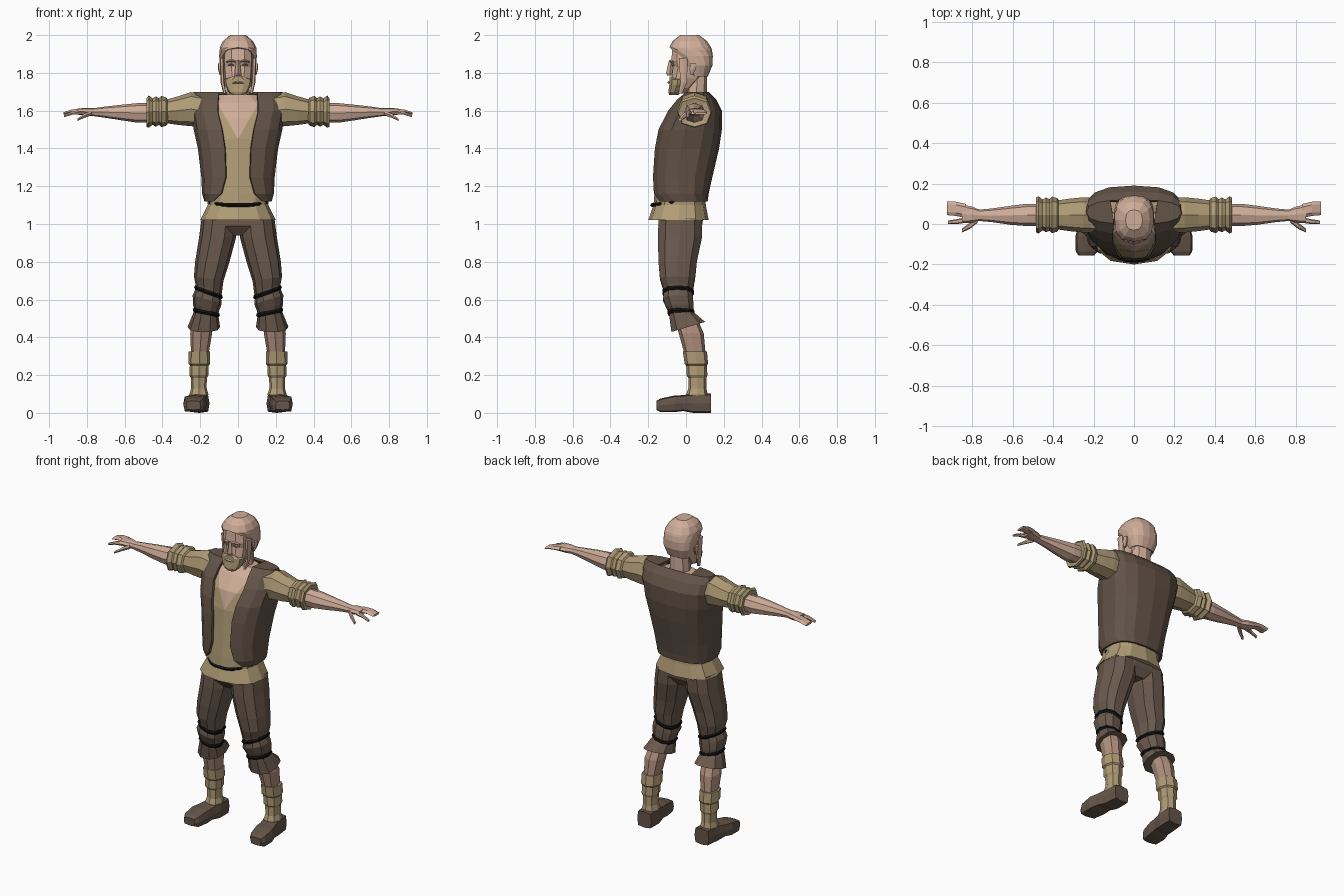
import bpy, bmesh, math
from mathutils import Vector


def material(name, rgb):
    m = bpy.data.materials.new(name)
    m.diffuse_color = (*rgb, 1)
    return m


SKIN = material("skin", (0.63, 0.42, 0.32))
LEG_SKIN = material("dusky skin", (0.44, 0.28, 0.21))
LINEN = material("tan linen", (0.43, 0.33, 0.18))
VEST = material("dark brown leather", (0.125, 0.087, 0.064))
CLOTH = material("brown cloth", (0.145, 0.101, 0.074))
SHOE = material("shoe brown", (0.13, 0.092, 0.067))
BLACK = material("black cord", (0.006, 0.006, 0.006))


def finish(name, bm, mats, mirror=False, thick=0):
    bmesh.ops.remove_doubles(bm, verts=bm.verts, dist=0.0005)
    bmesh.ops.recalc_face_normals(bm, faces=bm.faces)
    me = bpy.data.meshes.new(name)
    bm.to_mesh(me)
    bm.free()
    ob = bpy.data.objects.new(name, me)
    bpy.context.collection.objects.link(ob)
    for m in mats:
        me.materials.append(m)
    if thick:
        s = ob.modifiers.new("thickness", 'SOLIDIFY')
        s.thickness, s.offset = thick, -1
    if mirror:
        ob.modifiers.new("mirror", 'MIRROR')
    return ob


def spow(v, p):
    return math.copysign(abs(v) ** p, v) if abs(v) > 1e-6 else 0


def tube_mesh(rows, n, axis, p):
    """Capped loft; a row is (position, centre1, centre2, radius1, radius2, tilt1, tilt2)."""
    bm = bmesh.new()
    rings = []
    for pos, c1, c2, r1, r2, *tilt in rows:
        t1, t2 = tilt if tilt else (0, 0)
        ring = []
        for i in range(n):
            a = 2 * math.pi * i / n
            d1, d2 = r1 * spow(math.cos(a), p), r2 * spow(math.sin(a), p)
            q = pos + t1 * d1 + t2 * d2
            co = {'x': (q, c1 + d1, c2 + d2), 'y': (c1 + d1, q, c2 + d2),
                  'z': (c1 + d1, c2 + d2, q)}[axis]
            ring.append(bm.verts.new(co))
        rings.append(ring)
    for a, b in zip(rings, rings[1:]):
        for i in range(n):
            j = (i + 1) % n
            bm.faces.new((a[i], a[j], b[j], b[i]))
    bm.faces.new(rings[0])
    bm.faces.new(rings[-1])
    return bm


def tube(name, rows, mat, n=8, axis='z', p=0.85, mirror=True):
    return finish(name, tube_mesh(rows, n, axis, p), [mat], mirror)


def body(rows):
    """Turn (z, half width, front y, back y) into centred loft rows."""
    return [(z, 0, (f + b) / 2, w, (b - f) / 2) for z, w, f, b in rows]


def shell(name, rows, mat, cols, p, thick, shoulders):
    """Wrap open at the front; a row is (z, half width, front y, back y, opening)."""
    bm = bmesh.new()
    grid = []
    for z, w, f, b, gap in rows:
        a0 = math.asin(min(1, (gap / w) ** (1 / p)))
        line = []
        for i in range(cols + 1):
            a = a0 + (2 * math.pi - 2 * a0) * i / cols
            line.append(bm.verts.new((w * spow(math.sin(a), p),
                                      (f + b) / 2 - (b - f) / 2 * spow(math.cos(a), p), z)))
        grid.append(line)
    for r, s in zip(grid, grid[1:]):
        for i in range(cols):
            bm.faces.new((r[i], r[i + 1], s[i + 1], s[i]))
    top = grid[-1]
    if shoulders:
        k = cols // 2 - 1
        bm.faces.new(top[:k + 1])
        bm.faces.new(top[cols - k:])
    else:
        bm.faces.new(top[:-1])
    return finish(name, bm, [mat], thick=thick)


# Shirt, with a skin-coloured V cut into the chest
bm = tube_mesh(body([(1.02, .2, -.2, .12), (1.10, .16, -.172, .105), (1.16, .162, -.167, .1),
                     (1.30, .172, -.152, .13), (1.45, .19, -.138, .16), (1.56, .2, -.11, .165),
                     (1.64, .17, -.05, .15), (1.685, .095, .0, .11)]), 12, 'z', 0.8)
SLOPE, TIP = 1.75, 1.45
for s in (1, -1):
    bmesh.ops.bisect_plane(bm, geom=bm.verts[:] + bm.edges[:] + bm.faces[:],
                           plane_co=(0, 0, TIP), plane_no=(SLOPE * s, 0, -1))
for f in bm.faces:
    c = f.calc_center_median()
    if c.y < 0.06 and c.z > TIP + SLOPE * abs(c.x):
        f.material_index = 1
finish("shirt", bm, [LINEN, SKIN])

# Cord belt across the front
bm = bmesh.new()
cord = []
for i in range(9):
    x = -.155 + .31 * i / 8
    y = -.182 + .11 * abs(x / .155) ** 3
    cord.append([bm.verts.new((x, y + dy, 1.1 + dz + .3 * (y + .182) * .5))
                 for dy, dz in ((-.008, 0), (0, .01), (.012, 0), (0, -.01))])
for a, b in zip(cord, cord[1:]):
    for i in range(4):
        bm.faces.new((a[i], a[(i + 1) % 4], b[(i + 1) % 4], b[i]))
bm.faces.new(cord[0])
bm.faces.new(cord[-1])
finish("belt_cord", bm, [BLACK])

# Open vest
shell("vest", [(1.12, .18, -.165, .115, .13), (1.16, .19, -.178, .12, .09),
               (1.25, .195, -.178, .14, .065), (1.40, .213, -.168, .175, .07),
               (1.50, .235, -.15, .19, .085), (1.60, .25, -.1, .19, .108),
               (1.66, .25, -.05, .16, .105), (1.70, .235, 0, .12, .1)],
      VEST, 14, 0.75, 0.015, True)

# Head: neck, face, hair shell, sideburns, nose, brows, beard, mouth
tube("neck", [(1.60, 0, .05, .085, .075), (1.68, 0, .055, .062, .055), (1.80, 0, .06, .058, .05)],
     SKIN, mirror=False)
tube("face", body([(1.692, .035, -.076, .0), (1.72, .062, -.08, .03), (1.77, .076, -.08, .085),
                   (1.83, .082, -.072, .11), (1.862, .084, -.082, .12), (1.94, .08, -.074, .11)]),
     SKIN, 10, p=0.75, mirror=False)
shell("hair", [(1.78, .075, .02, .115, .06), (1.84, .097, -.02, .14, .08),
               (1.89, .1, -.06, .142, .082), (1.922, .098, -.088, .137, .06),
               (1.935, .097, -.088, .133, 0), (1.97, .078, -.07, .11, 0),
               (2.0, .042, -.03, .07, 0)], SKIN, 12, 0.8, 0.012, False)
tube("sideburn", [(1.69, .07, -.03, .008, .012), (1.75, .082, -.012, .01, .02),
                  (1.88, .087, -.015, .011, .026)], SKIN, 6)
tube("ear", [(1.79, .092, .03, .006, .008), (1.82, .097, .035, .009, .018),
             (1.85, .098, .04, .009, .02)], SKIN, 6)
tube("nose", [(1.785, 0, -.08, .018, .018), (1.80, 0, -.085, .017, .021),
              (1.865, 0, -.078, .009, .012)], SKIN, 4, p=1, mirror=False)
tube("eye", [(.022, -.072, 1.842, .006, .003), (.036, -.07, 1.846, .008, .006),
             (.052, -.064, 1.841, .006, .003)], LEG_SKIN, 4, 'x')
tube("brow", [(.014, -.08, 1.86, .007, .005), (.035, -.08, 1.866, .008, .006),
              (.06, -.068, 1.858, .007, .004)], SKIN, 4, 'x')
tube("beard", body([(1.682, .03, -.09, -.04), (1.70, .052, -.095, -.025), (1.735, .071, -.09, -.005),
                    (1.765, .076, -.088, .0), (1.782, .03, -.088, -.02)]),
     LINEN, 10, p=0.75, mirror=False)
tube("mouth", [(-.028, -.088, 1.747, .006, .003), (0, -.092, 1.75, .007, .007),
               (.028, -.088, 1.747, .006, .003)], SKIN, 4, 'x', mirror=False)

# Arms: sleeve, rolled cuff, forearm, hand
tube("sleeve", [(.15, .04, 1.595, .085, .085), (.25, .045, 1.608, .087, .09),
                (.32, .045, 1.60, .08, .075), (.39, .045, 1.595, .07, .06)], LINEN, 8, 'x')
tube("rolled_cuff", [(.365, .045, 1.595, .062, .055), (.38, .045, 1.595, .083, .075),
                     (.405, .045, 1.595, .09, .083), (.418, .045, 1.595, .078, .07),
                     (.435, .045, 1.595, .086, .08), (.452, .045, 1.595, .076, .07),
                     (.472, .045, 1.595, .092, .085), (.484, .045, 1.59, .086, .076),
                     (.478, .045, 1.59, .06, .055)], LINEN, 8, 'x')
tube("forearm", [(.44, .045, 1.59, .055, .052), (.53, .045, 1.588, .055, .052),
                 (.61, .043, 1.59, .047, .042), (.70, .043, 1.592, .034, .03),
                 (.765, .043, 1.592, .028, .021), (.80, .046, 1.594, .04, .021),
                 (.85, .05, 1.595, .046, .016)], SKIN, 8, 'x')
tube("fingers", [(.83, .064, 1.597, .035, .015), (.88, .075, 1.596, .035, .012),
                 (.925, .078, 1.585, .034, .007)], SKIN, 6, 'x')
tube("index_finger", [(.83, .02, 1.592, .014, .013), (.875, .012, 1.588, .012, .01),
                      (.92, .008, 1.572, .009, .007)], SKIN, 6, 'x')
tube("thumb", [(.775, .02, 1.588, .015, .014), (.81, -.008, 1.575, .015, .013),
               (.85, -.032, 1.552, .01, .007)], SKIN, 6, 'x')

# Trousers: hips, legs with gathered knees, cords
tube("hips", body([(.94, .06, -.11, .06), (.99, .185, -.152, .09), (1.06, .165, -.15, .1)]),
     CLOTH, 10, mirror=False)
tube("trouser_leg", [(1.03, .098, -.03, .095, .12), (.93, .108, -.032, .098, .122),
                     (.80, .136, -.044, .091, .106), (.71, .155, -.045, .078, .097, .15, 0),
                     (.66, .155, -.042, .07, .083, .3, 0), (.635, .157, -.042, .067, .078, .35, 0),
                     (.60, .163, -.042, .077, .083, .3, 0), (.56, .168, -.032, .07, .075, .2, 0),
                     (.53, .168, -.026, .062, .066, .2, 0), (.51, .172, -.015, .07, .075, .1, .1),
                     (.455, .181, .012, .086, .093, 0, .3)], CLOTH, 10)
for z, x, y, rx, ry, t in ((.638, .156, -.042, .073, .084, .35), (.53, .168, -.026, .069, .072, .2)):
    tube("knee_cord", [(z - .012, x, y, rx - .004, ry - .004, t, 0), (z, x, y, rx + .003, ry + .003, t, 0),
                       (z + .012, x, y, rx - .001, ry - .001, t, 0)], BLACK, 10)

# Lower legs, wrapped socks, shoes
tube("calf", [(.50, .185, .0, .05, .06), (.42, .195, .028, .058, .066),
              (.30, .203, .05, .045, .055)], LEG_SKIN)
tube("wrapped_sock", [(.325, .205, .047, .056, .064), (.26, .205, .055, .058, .062),
                      (.252, .205, .056, .05, .055), (.20, .207, .058, .051, .055),
                      (.185, .207, .06, .042, .048), (.13, .207, .06, .041, .048),
                      (.10, .207, .058, .05, .056), (.06, .207, .058, .045, .055)], LINEN)
tube("shoe", [(-.157, .236, .04, .038, .024), (-.135, .234, .04, .054, .036),
              (-.06, .228, .048, .062, .044), (-.015, .22, .052, .056, .042),
              (.03, .21, .051, .055, .05), (.05, .207, .05, .056, .05),
              (.132, .203, .051, .05, .051)], SHOE, 8, 'y', 0.4)
